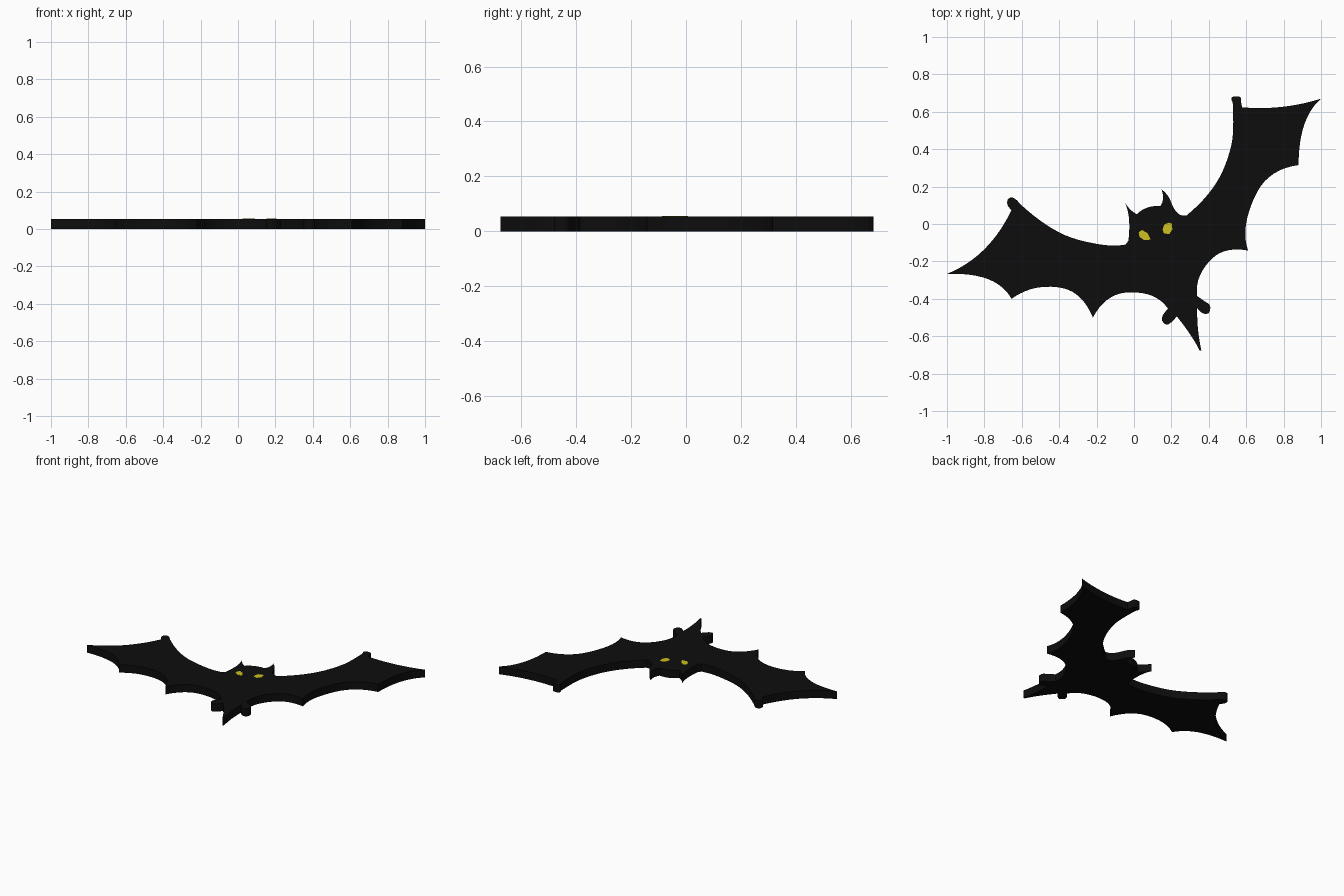
import bpy, bmesh
from mathutils import Vector

if "Cube" in bpy.data.objects:
    bpy.data.objects.remove(bpy.data.objects["Cube"])

THICK = 0.055


def material(name, rgb):
    m = bpy.data.materials.new(name)
    m.diffuse_color = (*rgb, 1)
    m.use_nodes = True
    m.node_tree.nodes["Principled BSDF"].inputs["Base Color"].default_value = m.diffuse_color
    return m


def smooth_run(pts, steps=6):
    """Catmull-Rom curve through the points, without its last point."""
    p = [Vector(q) for q in pts]
    if len(p) == 2:
        return p[:1]
    # phantom ends keep the curvature of the run
    p = [3 * p[0] - 3 * p[1] + p[2]] + p + [3 * p[-1] - 3 * p[-2] + p[-3]]
    out = []
    for a, b, c, d in zip(p, p[1:], p[2:], p[3:]):
        for i in range(steps):
            t = i / steps
            out.append(0.5 * (2 * b + (c - a) * t + (2 * a - 5 * b + 4 * c - d) * t * t
                              + (3 * b - a - 3 * c + d) * t ** 3))
    return out


def slab(name, outline, z0, z1, mat):
    """Flat plate with upright sides."""
    bm = bmesh.new()
    face = bm.faces.new([bm.verts.new((p[0], p[1], z0)) for p in outline])
    ext = bmesh.ops.extrude_face_region(bm, geom=[face], use_keep_orig=True)
    for v in ext["geom"]:
        if isinstance(v, bmesh.types.BMVert):
            v.co.z = z1
    bmesh.ops.recalc_face_normals(bm, faces=bm.faces)
    bmesh.ops.triangulate(bm, faces=[f for f in bm.faces if len(f.verts) > 4])
    me = bpy.data.meshes.new(name)
    bm.to_mesh(me)
    bm.free()
    me.materials.append(mat)
    ob = bpy.data.objects.new(name, me)
    bpy.context.collection.objects.link(ob)
    return ob


black = material("black", (0.004, 0.004, 0.004))
yellow = material("yellow", (0.62, 0.53, 0.014))

# Outline runs, clockwise; each run ends in a sharp corner where the next begins
left_wing_front = [
    [(-1, -.267), (-.8, -.135), (-.655, .075)],
    [(-.655, .075), (-.677, .105), (-.672, .135), (-.645, .14), (-.61, .108)],
    [(-.61, .108), (-.4, -.045), (-.2, -.106), (-.045, -.11)],
]
head = [
    [(-.045, -.11), (-.03, -.09)],
    [(-.03, -.09), (-.027, .03), (-.05, .117)],
    [(-.05, .117), (-.02, .078), (.015, .052)],
    [(.015, .052), (.07, .087), (.14, .096)],
    [(.14, .096), (.155, .135), (.147, .185)],
    [(.147, .185), (.185, .145), (.21, .09), (.24, .053), (.28, .045)],
]
right_wing_front = [
    [(.28, .045), (.44, .22), (.52, .42), (.53, .6), (.521, .66)],
    [(.521, .66), (.528, .68), (.565, .68), (.571, .66)],
    [(.571, .66), (.578, .624)],
    [(.578, .624), (.79, .626), (1, .67)],
]
right_wing_back = [
    [(1, .67), (.91, .53), (.88, .315)],
    [(.88, .315), (.7, .23), (.605, .03), (.61, -.142)],
    [(.61, -.142), (.46, -.155), (.36, -.26), (.337, -.385)],
]
tail = [
    [(.337, -.385), (.385, -.418)],
    [(.385, -.418), (.407, -.44), (.4, -.475), (.37, -.478), (.338, -.45)],
    [(.338, -.45), (.342, -.56), (.36, -.675)],
    [(.36, -.675), (.35, -.675)],
    [(.35, -.675), (.3, -.59), (.228, -.493)],
    [(.228, -.493), (.2, -.525), (.172, -.538), (.15, -.515), (.155, -.487), (.182, -.453)],
]
left_wing_back = [
    [(.182, -.453), (.07, -.375), (-.1, -.38), (-.22, -.5)],
    [(-.22, -.5), (-.33, -.362), (-.5, -.338), (-.655, -.4)],
    [(-.655, -.4), (-.78, -.295), (-1, -.267)],
]

# Body with wings, ears, thumbs, feet and tail
runs = (left_wing_front + head + right_wing_front
        + right_wing_back + tail + left_wing_back)
outline = [p for r in runs for p in smooth_run(r)]
slab("bat_body", outline, 0, THICK, black)

# Eyes: thin plates on the top face
left_eye = [(.025, -.045), (.042, -.032), (.072, -.048), (.09, -.083), (.055, -.087), (.03, -.07)]
right_eye = [(.153, -.03), (.162, -.003), (.185, .007), (.203, .002), (.205, -.03), (.188, -.054), (.16, -.05)]
for name, pts in (("left_eye", left_eye), ("right_eye", right_eye)):
    slab(name, pts, THICK - .003, THICK + .001, yellow)
